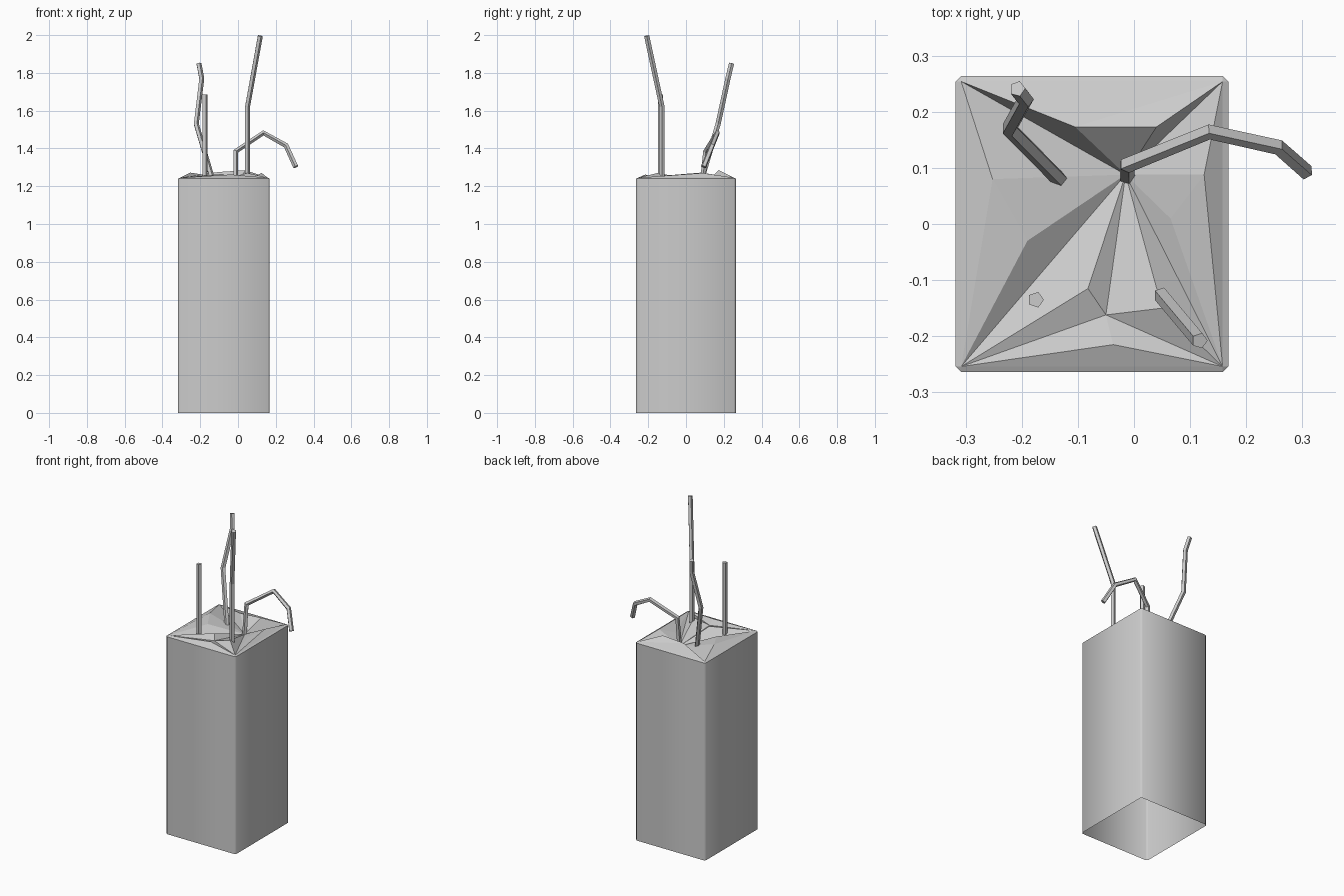
import bpy, bmesh
from math import cos, sin, tau, radians
from mathutils import Vector

cube = bpy.data.objects.get("Cube")
if cube:
    bpy.data.objects.remove(cube, do_unlink=True)


def make_material(name, value):
    mat = bpy.data.materials.new(name)
    mat.use_nodes = True
    colour = (value, value, value, 1)
    mat.diffuse_color = colour
    mat.node_tree.nodes["Principled BSDF"].inputs["Base Color"].default_value = colour
    return mat


grey = make_material("concrete grey", 0.6)


def finish(name, bm, smooth=False):
    mesh = bpy.data.meshes.new(name)
    bm.to_mesh(mesh)
    bm.free()
    mesh.materials.append(grey)
    obj = bpy.data.objects.new(name, mesh)
    bpy.context.collection.objects.link(obj)
    if smooth:
        bpy.ops.object.select_all(action="DESELECT")
        obj.select_set(True)
        bpy.context.view_layer.objects.active = obj
        bpy.ops.object.shade_smooth_by_angle(angle=radians(50))
    return obj


# Pillar outline with small chamfered corners, counter-clockwise from front left
X0, X1, Y, TOP, CUT = -0.318, 0.168, 0.264, 1.24, 0.01
outline = [(X0, -Y + CUT), (X0 + CUT, -Y), (X1 - CUT, -Y), (X1, -Y + CUT),
           (X1, Y - CUT), (X1 - CUT, Y), (X0 + CUT, Y), (X0, Y - CUT)]

# Hollow column walls, open underneath
bm = bmesh.new()
low = [bm.verts.new((x, y, 0)) for x, y in outline]
high = [bm.verts.new((x, y, TOP)) for x, y in outline]
for i in range(8):
    j = (i + 1) % 8
    bm.faces.new((low[i], low[j], high[j], high[i]))
finish("column_walls", bm, smooth=True)

# Broken top: a sunken middle surrounded by ridges
points = {
    "fl": (X0 + CUT, -Y + CUT, TOP + 0.005), "fr": (X1 - CUT, -Y + CUT, TOP + 0.005),
    "br": (X1 - CUT, Y - CUT, TOP + 0.005), "bl": (X0 + CUT, Y - CUT, TOP + 0.005),
    "pit": (-0.015, 0.088, 1.2),
    "back1": (-0.105, 0.173, 1.275), "back2": (0.04, 0.173, 1.285),
    "side1": (0.125, 0.088, 1.27), "side2": (0.065, 0.01, 1.235),
    "front1": (0.05, -0.15, 1.27), "front2": (-0.05, -0.162, 1.245),
    "front3": (-0.082, -0.115, 1.265), "lip": (-0.037, -0.215, 1.262),
    "left1": (-0.19, -0.03, 1.262), "left2": (-0.252, 0.08, 1.272),
}
bm = bmesh.new()
v = {name: bm.verts.new(co) for name, co in points.items()}
ring = ("bl left2 left1 fl front3 front2 front1 fr side2 side1 br back2 back1").split()
for a, b in zip(ring, ring[1:] + ring[:1]):
    bm.faces.new((v["pit"], v[a], v[b]))
outer = ("bl back1 br,back1 back2 br,br side1 fr,side1 side2 fr,fr front1 front2,"
         "fr front2 lip,front2 fl lip,front2 front3 fl,fl fr lip,fl left1 left2,fl left2 bl")
for tri in outer.split(","):
    bm.faces.new([v[n] for n in tri.split()])
rim = [bm.verts.new((x, y, TOP)) for x, y in outline]
corners = [v[n] for n in ("fl", "fr", "br", "bl")]
for i, corner in enumerate(corners):
    a, b, c = rim[2 * i], rim[2 * i + 1], rim[(2 * i + 2) % 8]
    bm.faces.new((a, b, corner))
    bm.faces.new((b, c, corners[(i + 1) % 4], corner))
bmesh.ops.recalc_face_normals(bm, faces=bm.faces)
if sum(f.normal.z for f in bm.faces) < 0:
    bmesh.ops.reverse_faces(bm, faces=bm.faces)
finish("broken_top", bm)


# Five-sided bent bars with mitred joints
def bar(name, path, radius=0.0145, sides=5):
    path = [Vector(p) for p in path]
    dirs = [(b - a).normalized() for a, b in zip(path, path[1:])]
    side = Vector((1, 0, 0))
    bm = bmesh.new()
    rings = []
    for i, p in enumerate(path):
        before, after = dirs[max(i - 1, 0)], dirs[min(i, len(dirs) - 1)]
        axis = (before + after).normalized()
        side = (side - axis * side.dot(axis)).normalized()
        other = axis.cross(side)
        rings.append([bm.verts.new(p + radius * (side * cos(tau * k / sides)
                                                 + other * sin(tau * k / sides)))
                      for k in range(sides)])
    for r, s in zip(rings, rings[1:]):
        for k in range(sides):
            n = (k + 1) % sides
            bm.faces.new((r[k], r[n], s[n], s[k]))
    bm.faces.new(rings[0][::-1])
    bm.faces.new(rings[-1])
    finish(name, bm)


bar("straight_bar", [(-0.175, -0.135, 1.2), (-0.175, -0.135, 1.685)])
bar("tall_bar", [(0.049, -0.127, 1.2), (0.049, -0.127, 1.62), (0.117, -0.208, 1.996)])
bar("crooked_bar", [(-0.128, 0.075, 1.21), (-0.222, 0.17, 1.53),
                    (-0.193, 0.222, 1.77), (-0.208, 0.241, 1.85)])
bar("drooping_bar", [(-0.013, 0.085, 1.2), (-0.013, 0.105, 1.385), (0.134, 0.165, 1.482),
                     (0.255, 0.138, 1.415), (0.306, 0.093, 1.303)])
